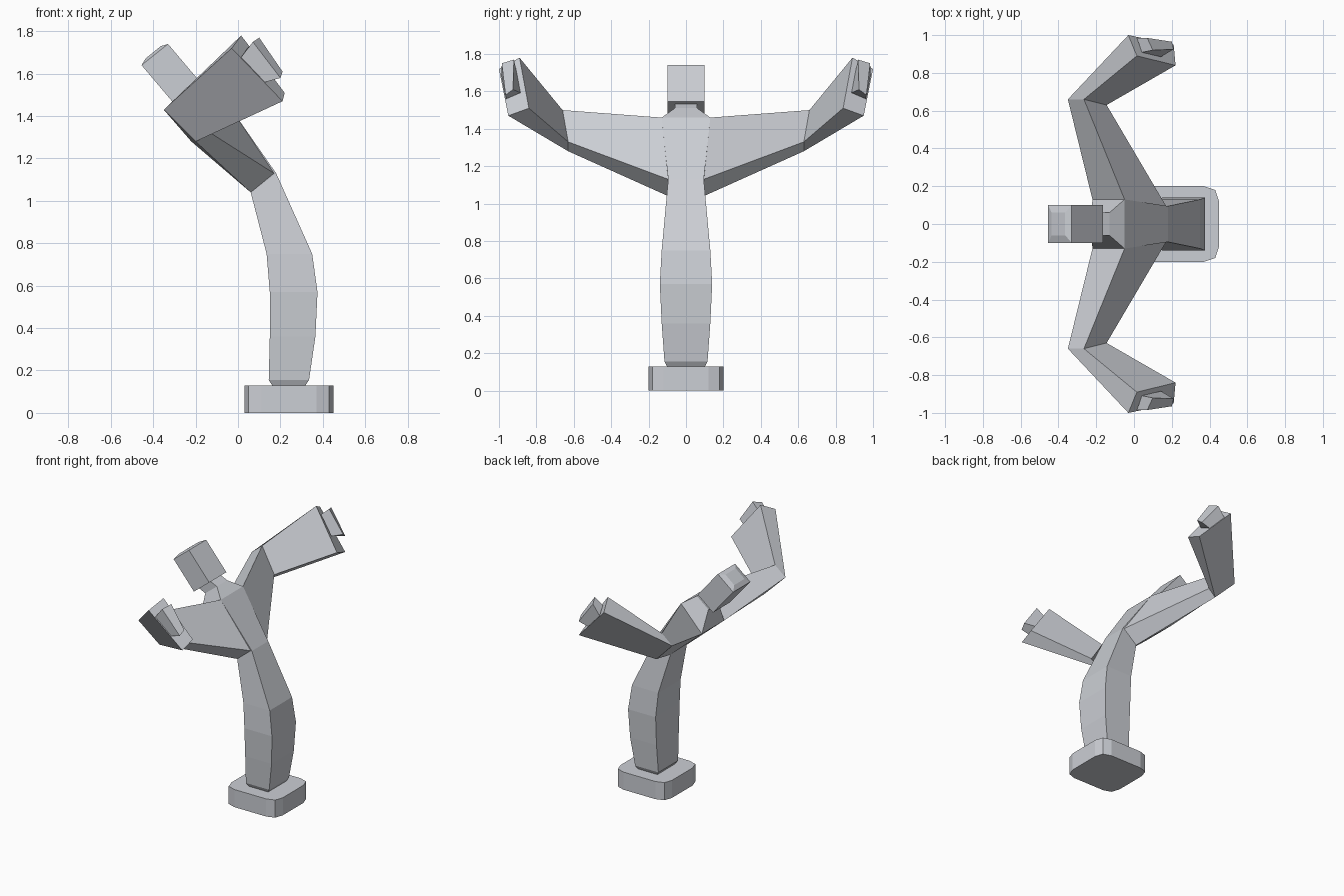
import bpy, bmesh
from mathutils import Vector

cube = bpy.data.objects.get("Cube")
if cube:
    bpy.data.objects.remove(cube, do_unlink=True)

grey = bpy.data.materials.new("plain grey")
grey.use_nodes = True
colour = (0.6, 0.62, 0.66, 1)
grey.diffuse_color = colour
grey.node_tree.nodes["Principled BSDF"].inputs["Base Color"].default_value = colour


def loft(name, rings):
    """Skin a stack of rings and cap both ends."""
    bm = bmesh.new()
    loops = [[bm.verts.new(p) for p in ring] for ring in rings]
    n = len(loops[0])
    for a, b in zip(loops, loops[1:]):
        for i in range(n):
            j = (i + 1) % n
            bm.faces.new((a[i], a[j], b[j], b[i]))
    bm.faces.new(loops[0])
    bm.faces.new(loops[-1])
    bmesh.ops.recalc_face_normals(bm, faces=bm.faces)
    mesh = bpy.data.meshes.new(name)
    bm.to_mesh(mesh)
    bm.free()
    mesh.materials.append(grey)
    obj = bpy.data.objects.new(name, mesh)
    bpy.context.collection.objects.link(obj)
    return obj


def section(back, front, w_back, w_front=None):
    """Four-cornered ring across the body from two (x, z) points."""
    w_front = w_front or w_back
    (xb, zb), (xf, zf) = back, front
    return [(xb, -w_back, zb), (xf, -w_front, zf), (xf, w_front, zf), (xb, w_back, zb)]


# Base plate with bulged sides and clipped corners
quarter = [(0.21, 0.12), (0.19, 0.18), (0.13, 0.2)]
outline = []
for sx, sy in ((1, 1), (-1, 1), (-1, -1), (1, -1)):
    corner = quarter if sx == sy else quarter[::-1]
    outline += [(0.24 + sx * x, sy * y) for x, y in corner]
loft("base_plate", [[(x, y, z) for x, y in outline] for z in (0, 0.13)])

# Body from waist to shoulders, closing in to the neck
loft("body", [
    section((0.165, 0.125), (0.315, 0.125), 0.1),
    section((0.145, 0.155), (0.335, 0.155), 0.115),
    section((0.15, 0.36), (0.365, 0.36), 0.13),
    section((0.15, 0.57), (0.375, 0.57), 0.14),
    section((0.135, 0.75), (0.35, 0.75), 0.13),
    section((0.06, 1.04), (0.18, 1.13), 0.095),
    section((-0.22, 1.28), (-0.05, 1.46), 0.13),
    section((-0.225, 1.435), (-0.13, 1.51), 0.06),
    section((-0.28, 1.46), (-0.185, 1.535), 0.06),
])

# Head block with a shallow raised crown
loft("head", [
    section((-0.29, 1.445), (-0.165, 1.545), 0.1),
    section((-0.455, 1.64), (-0.33, 1.74), 0.1),
    section((-0.436, 1.672), (-0.364, 1.73), 0.06),
])

# Arm rings run: outer back, upper front, lower front, lower back
shoulder = [(-0.22, 0.13, 1.28), (-0.05, 0.13, 1.46), (0.17, 0.095, 1.13), (0.06, 0.095, 1.04)]
elbow = [(-0.35, 0.66, 1.43), (-0.265, 0.66, 1.5), (-0.145, 0.63, 1.33), (-0.2, 0.63, 1.28)]
wrist = [(-0.03, 1.0, 1.72), (0.015, 0.89, 1.78), (0.22, 0.84, 1.51), (0.21, 0.95, 1.47)]
fingertips = [(0.07, 0.985, 1.75), (0.1, 0.92, 1.77), (0.21, 0.925, 1.61), (0.2, 0.965, 1.58)]


def on_palm(u, v):
    a, b, c, d = map(Vector, wrist)
    return a.lerp(d, u).lerp(b.lerp(c, u), v)


knuckles = [on_palm(0.18, 0.05), on_palm(0.18, 0.75), on_palm(0.65, 0.75), on_palm(0.65, 0.05)]

for side, sign in (("left", 1), ("right", -1)):
    def flip(ring):
        return [(x, sign * y, z) for x, y, z in ring]
    loft(side + "_arm", [flip(shoulder), flip(elbow), flip(wrist)])
    loft(side + "_fingers", [flip(knuckles), flip(fingertips)])
